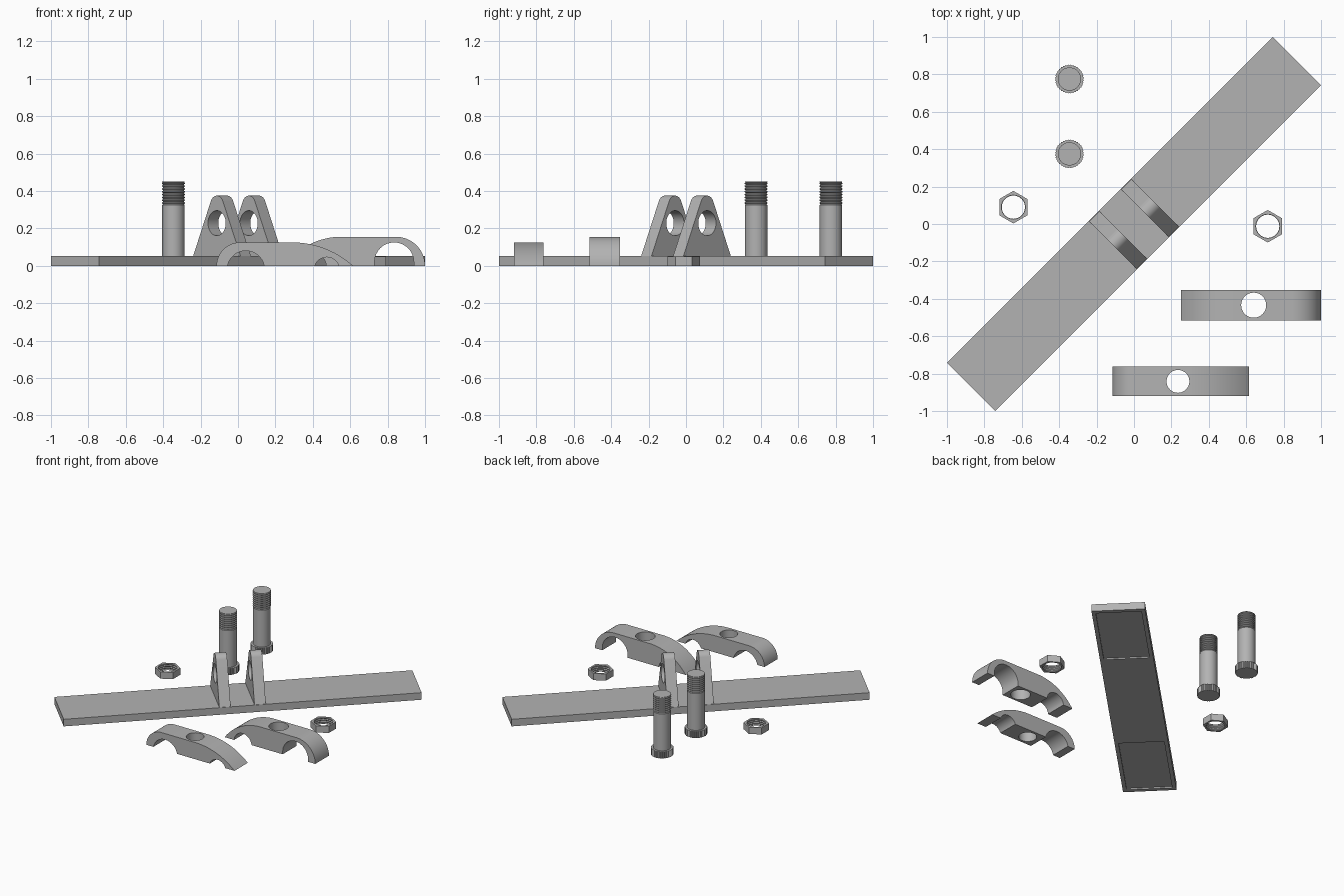
import bpy, bmesh, math
from mathutils import Matrix, Vector

if "Cube" in bpy.data.objects:
    bpy.data.objects.remove(bpy.data.objects["Cube"])

steel = bpy.data.materials.new("grey steel")
steel.diffuse_color = (0.45, 0.45, 0.45, 1)
steel.use_nodes = True
steel.node_tree.nodes["Principled BSDF"].inputs["Base Color"].default_value = steel.diffuse_color
DIAG = Matrix.Rotation(math.radians(45), 4, 'Z')   # bar runs along the diagonal


def finish(name, bm, matrix=Matrix()):
    bmesh.ops.recalc_face_normals(bm, faces=bm.faces)
    me = bpy.data.meshes.new(name)
    bm.to_mesh(me)
    bm.free()
    me.transform(matrix)
    me.materials.append(steel)
    ob = bpy.data.objects.new(name, me)
    bpy.context.collection.objects.link(ob)
    return ob


def prism(name, pts, a, b, axes, matrix=Matrix()):
    """Extrude a 2D outline from a to b; axes maps (p, q, depth) to x, y, z."""
    bm = bmesh.new()
    rings = [[bm.verts.new(axes(p, q, d)) for p, q in pts] for d in (a, b)]
    n = len(pts)
    for i in range(n):
        j = (i + 1) % n
        bm.faces.new((rings[0][i], rings[0][j], rings[1][j], rings[1][i]))
    bm.faces.new(rings[0])
    bm.faces.new(rings[1])
    return finish(name, bm, matrix)


def lathe(name, profile, centre, sides=40):
    """Closed solid of revolution from (radius, height) pairs."""
    bm = bmesh.new()
    rings = []
    for r, z in profile:
        rings.append([bm.verts.new((centre[0] + r * math.cos(2 * math.pi * k / sides),
                                    centre[1] + r * math.sin(2 * math.pi * k / sides), z))
                      for k in range(sides)])
    for lo, hi in zip(rings, rings[1:]):
        for k in range(sides):
            m = (k + 1) % sides
            bm.faces.new((lo[k], lo[m], hi[m], hi[k]))
    bm.faces.new(rings[0])
    bm.faces.new(rings[-1])
    return finish(name, bm)


def cut(ob, cutter):
    mod = ob.modifiers.new("cut", 'BOOLEAN')
    mod.operation = 'DIFFERENCE'
    mod.solver = 'EXACT'
    mod.object = cutter
    bpy.context.view_layer.objects.active = ob
    bpy.ops.object.modifier_apply(modifier=mod.name)
    bpy.data.objects.remove(cutter)


def smooth(ob, angle=30):
    bpy.ops.object.select_all(action='DESELECT')
    ob.select_set(True)
    bpy.context.view_layer.objects.active = ob
    bpy.ops.object.shade_smooth_by_angle(angle=math.radians(angle))


def arc(cx, cz, r, a0, a1, n=16):
    return [(cx + r * math.cos(math.radians(a0 + (a1 - a0) * k / n)),
             cz + r * math.sin(math.radians(a0 + (a1 - a0) * k / n))) for k in range(n + 1)]


def rect(x0, x1, y0, y1):
    return [(x0, y0), (x1, y0), (x1, y1), (x0, y1)]


flat = lambda p, q, d: (p, q, d)        # outline seen from above
along_y = lambda p, q, d: (p, d, q)     # outline seen from the front
along_x = lambda p, q, d: (d, p, q)     # outline seen from the side

# Base bar with a shallow pocket under each end
bar = prism("base_bar", rect(-1.232, 1.232, -0.182, 0.182), 0, 0.053, flat, DIAG)
for s in (-1, 1):
    u0, u1 = sorted((0.57 * s, 1.2 * s))
    cut(bar, prism("pocket", rect(u0, u1, -0.155, 0.155), -0.05, 0.01, flat, DIAG))

# Pair of pierced lugs with rounded tops
r_top, z_top, half, z_base = 0.05, 0.325, 0.18, 0.05
dist = math.hypot(half, z_top - z_base)
tangent = math.degrees(math.acos(r_top / dist) - math.atan2(z_top - z_base, half))
lug_outline = [(-half, z_base), (half, z_base)] + arc(0, z_top, r_top, tangent, 180 - tangent)
for s, name in ((-1, "lug_front"), (1, "lug_back")):
    a, b = sorted((0.082 * s, 0.16 * s))
    lug = prism(name, lug_outline, a, b, along_x, DIAG)
    hole = arc(0, 0.228, 0.067, 0, 360, 40)[:-1]
    cut(lug, prism("hole", hole, a - 0.05, b + 0.05, along_x, DIAG))
    smooth(lug)

# Bolts: knurled head, plain shank, ridged thread
thread = []
for i in range(8):
    z = 0.33 + i * 0.015
    thread += [(0.056, z), (0.062, z + 0.004), (0.062, z + 0.008), (0.056, z + 0.0115)]
for i, y in enumerate((0.375, 0.775)):
    c = (-0.345, y)
    shank = lathe(f"bolt_shank_{i + 1}",
                  [(0.06, 0.045), (0.06, 0.325)] + thread + [(0.06, 0.447), (0.06, 0.45)], c)
    smooth(shank, 25)
    knurl = [(c[0] + (0.077 if k % 2 else 0.073) * math.cos(math.pi * k / 36),
              c[1] + (0.077 if k % 2 else 0.073) * math.sin(math.pi * k / 36)) for k in range(72)]
    prism(f"bolt_head_{i + 1}", knurl, 0, 0.05, flat)

# Hexagonal nuts with a ridged bore
for i, (x, y) in enumerate(((-0.645, 0.09), (0.715, -0.012))):
    hexagon = [(x + 0.087 * math.cos(math.pi * (k / 3 + 1 / 6)),
                y + 0.087 * math.sin(math.pi * (k / 3 + 1 / 6))) for k in range(6)]
    nut = prism(f"nut_{i + 1}", hexagon, 0, 0.05, flat)
    ridges = [(0.066 if k % 2 else 0.062, -0.01 + k * 0.007) for k in range(11)]
    cut(nut, lathe("bore", ridges, (x, y)))
    smooth(nut, 25)


def clamp(name, outline, y0, y1, hole_x, hole_r):
    """Curved clamp arm with a vertical bolt hole."""
    ob = prism(name, outline, y0, y1, along_y)
    c = (hole_x, (y0 + y1) / 2)
    cut(ob, lathe("hole", [(hole_r, -0.1), (hole_r, 0.3)], c))
    smooth(ob)


def notch(cx, cz, r):
    """Arc of a round notch, right to left, clipped at the ground."""
    a = math.degrees(math.asin(max(-1, min(1, -cz / r)))) if cz < 0 else 0
    pts = arc(cx, cz, r, a, 180 - a)
    return [(cx + r, 0)] + pts + [(cx - r, 0)] if cz > 0 else pts


def tail(x_flat, x_tip, h, n=16):
    """Large arc from the flat top down to the thin tip."""
    d = x_tip - x_flat
    r = (d * d + h * h) / (2 * h)
    return [(x_flat + d * k / n, h - r + math.sqrt(r * r - (d * k / n) ** 2)) for k in range(n + 1)]


low = arc(0.01, 0, 0.125, 180, 90) + tail(0.29, 0.615, 0.125) \
    + notch(0.475, -0.022, 0.068) + notch(0.042, -0.02, 0.1)
clamp("clamp_low", low, -0.92, -0.763, 0.235, 0.061)

tall = arc(0.845, 0, 0.155, 0, 90) + tail(0.55, 0.25, 0.155) \
    + notch(0.40, -0.005, 0.072)[::-1] + notch(0.835, 0.02, 0.105)[::-1]
clamp("clamp_tall", tall, -0.515, -0.353, 0.64, 0.067)
